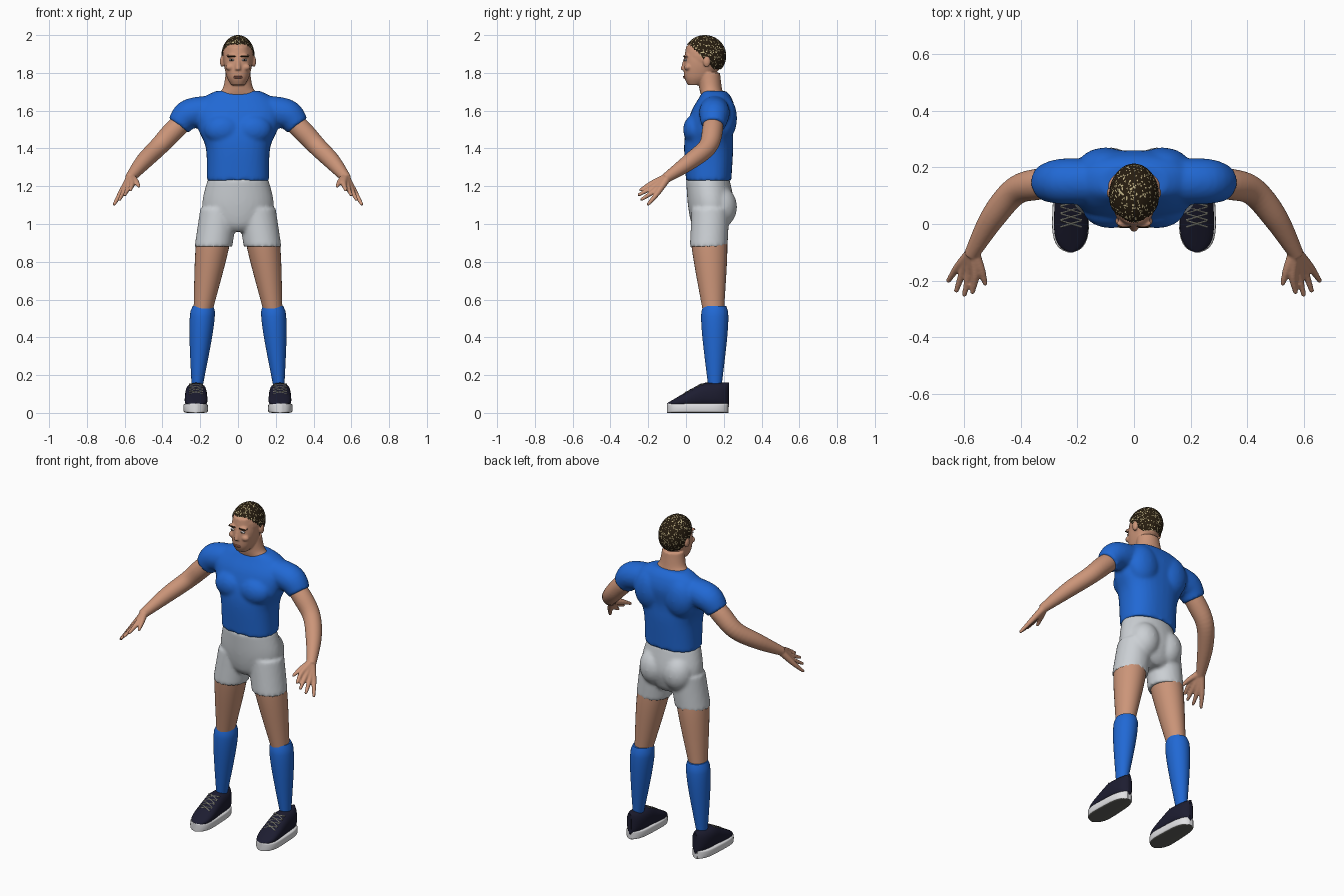
import bpy, bmesh, math, random
from mathutils import Vector, Matrix

cube = bpy.data.objects.get("Cube")
if cube:
    bpy.data.objects.remove(cube)
rng = random.Random(3)


def material(name, *colour):
    mat = bpy.data.materials.new(name)
    mat.use_nodes = True
    mat.diffuse_color = (*colour, 1)
    mat.node_tree.nodes["Principled BSDF"].inputs["Base Color"].default_value = (*colour, 1)
    return mat


BLUE = material("jersey blue", .015, .14, .66)
PALE = material("shorts pale grey", .6, .63, .66)
SKIN = material("skin", .6, .3, .19)
HAIR = material("hair dark brown", .02, .012, .005)
FLECK = material("hair light fleck", .55, .47, .25)
NAVY = material("shoe navy", .012, .012, .03)
WHITE = material("sole white", .75, .75, .77)
LACE = material("lace grey", .16, .16, .13)
RUBBER = material("outsole grey", .12, .12, .11)
LIPS = material("lips", .4, .15, .11)


def spline(rows, steps):
    """Smooth interpolation through rings (x, y, z, radius, optional second radius)."""
    rings = []
    for i in range(len(rows) - 1):
        a, b, c, d = (rows[min(max(k, 0), len(rows) - 1)] for k in range(i - 1, i + 3))
        for k in range(steps):
            t = k / steps
            bend = (a * 2 - b * 5 + c * 4 - d) * t + (b * 3 - a - c * 3 + d) * t * t
            rings.append(b + ((c - a) + bend) * (t / 2))
    return rings + [rows[-1]]


def loft(bm, rows, along=False, power=2, segments=32, steps=6, side=1):
    """Skin superellipse rings, either level or square to their path."""
    rings = spline([Vector((row[0] * side, *row[1:])) for row in rows], steps)
    loops = []
    for i, ring in enumerate(rings):
        centre = Vector(ring[:3])
        u, v = Vector((1, 0, 0)), Vector((0, 1, 0))
        if along:
            before, after = rings[max(i - 1, 0)], rings[min(i + 1, len(rings) - 1)]
            tangent = Vector((after - before)[:3]).normalized()
            u = tangent.cross(Vector((0, 0, 1))).normalized()
            v = u.cross(tangent)
        loop = []
        for k in range(segments):
            angle = math.tau * k / segments
            c, s = (math.copysign(abs(w) ** (2 / power), w)
                    for w in (math.cos(angle), math.sin(angle)))
            loop.append(bm.verts.new(centre + u * ring[3] * c + v * ring[-1] * s))
        loops.append(loop)
    for low, high in zip(loops, loops[1:]):
        for k in range(segments):
            bm.faces.new((low[k - 1], low[k], high[k], high[k - 1]))
    bm.faces.new(loops[0])
    bm.faces.new(loops[-1])


def limb(bm, start, end, thick, thin, bulge=0, deeper=0, side=1):
    """Tapered limb with its muscle swelling near the upper end."""
    rows = []
    for i in range(17):
        t = i / 16
        radius = thick + (thin - thick) * t + bulge * math.sin(math.pi * math.sqrt(t))
        rows.append((*Vector(start).lerp(Vector(end), t), radius, radius + deeper))
    loft(bm, rows, steps=1, side=side)


def ball(bm, centre, size, side=1):
    place = Matrix.Translation((centre[0] * side, *centre[1:]))
    bmesh.ops.create_uvsphere(bm, u_segments=24, v_segments=16, radius=1,
                              matrix=place @ Matrix.Diagonal((*size, 1)))


def body(rows):
    """Turn (height, front, back, half width) into centred rings."""
    return [(0, (front + back) / 2, z, half, (back - front) / 2) for z, front, back, half in rows]


def finish(name, bm, *mats, voxel=0):
    bmesh.ops.recalc_face_normals(bm, faces=bm.faces)
    for face in bm.faces:
        face.smooth = True
    mesh = bpy.data.meshes.new(name)
    bm.to_mesh(mesh)
    bm.free()
    for mat in mats:
        mesh.materials.append(mat)
    mesh.set_sharp_from_angle(angle=math.radians(45))
    ob = bpy.data.objects.new(name, mesh)
    bpy.context.collection.objects.link(ob)
    if voxel:
        blend = ob.modifiers.new("blend", "REMESH")
        blend.mode = "VOXEL"
        blend.voxel_size = voxel
        blend.use_smooth_shade = True
        ob.modifiers.new("soften", "SMOOTH").iterations = 5


# Shirt: torso, chest, shoulder blades and short sleeves
bm = bmesh.new()
loft(bm, body([(1.23, 0, .24, .165), (1.4, -.01, .25, .17), (1.5, 0, .25, .21),
               (1.6, .03, .26, .23), (1.67, .07, .24, .18), (1.705, .09, .21, .115)]), power=2.4)
for side in (1, -1):
    ball(bm, (.08, .05, 1.5), (.1, .065, .08), side)
    ball(bm, (.1, .2, 1.56), (.1, .07, .12), side)
    loft(bm, [(.15, .15, 1.6, .08), (.26, .15, 1.58, .08), (.315, .145, 1.52, .064)],
         along=True, side=side)
finish("shirt", bm, BLUE, voxel=.01)

# Shorts: pelvis, seat and two legs
bm = bmesh.new()
loft(bm, body([(1.24, 0, .23, .16), (1.1, .01, .255, .19), (1, .03, .23, .15), (.96, .06, .2, .08)]))
for side in (1, -1):
    ball(bm, (.08, .18, 1.09), (.09, .09, .11), side)
    limb(bm, (.1, .13, 1.08), (.13, .12, .88), .1, .1, side=side)
finish("shorts", bm, PALE, voxel=.01)

# Head: skull, jaw, neck, nose, brows, cheeks and ears
skull, skull_size = Vector((0, .1, 1.89)), Vector((.082, .107, .104))
bm = bmesh.new()
ball(bm, skull, skull_size)
loft(bm, body([(1.735, .01, .08, .035), (1.78, -.01, .14, .06), (1.86, -.01, .18, .075),
               (1.94, 0, .18, .065)]), power=2.3)
loft(bm, [(0, .14, 1.68, .12, .06), (0, .13, 1.72, .08, .06), (0, .12, 1.8, .065, .06)])
limb(bm, (0, 0, 1.885), (0, -.014, 1.815), .01, .016)
for side in (1, -1):
    ball(bm, (.034, .002, 1.89), (.03, .014, .008), side)
    ball(bm, (.042, .01, 1.83), (.024, .02, .018), side)
    ball(bm, (.084, .11, 1.86), (.012, .02, .03), side)
finish("head", bm, SKIN, voxel=.005)

# Cropped hair, trimmed along the hairline and flecked at random
bm = bmesh.new()
grown = skull_size + Vector((.006, .006, .006))
bmesh.ops.create_icosphere(bm, subdivisions=5, radius=1,
                           matrix=Matrix.Translation(skull) @ Matrix.Diagonal((*grown, 1)))
bare = []
for face in bm.faces:
    centre = face.calc_center_median()
    face.material_index = int(rng.random() < .15)
    if centre.z < max(1.82, 1.95 - max(centre.y - .02, 0)):
        bare.append(face)
bmesh.ops.delete(bm, geom=bare, context="FACES")
finish("hair", bm, HAIR, FLECK)

# Lips
bm = bmesh.new()
for z in (1.774, 1.781):
    ball(bm, (0, -.008, z), (.023, .008, .004))
finish("lips", bm, LIPS)


# Shoe outline, with t running from heel to toe
def shoe_y(t):
    return .225 - .325 * t


def shoe_half_width(t):
    return max(.01, .07 * (.8 + .2 * t) * math.sqrt(1 - abs(2 * t - 1) ** 4))


def shoe_top(t):
    return .16 - .18 * max(0, t - .4)


stations = [(1 - math.cos(math.pi * i / 24)) / 2 for i in range(25)]

for side, tag in ((1, "left"), (-1, "right")):
    # Eye and eyebrow
    for name, mat, centre, size in (
            ("eye", WHITE, (.034, -.003, 1.868), (.014, .008, .006)),
            ("iris", HAIR, (.034, -.009, 1.868), (.005, .004, .005)),
            ("eyebrow", HAIR, (.035, -.009, 1.888), (.024, .006, .004))):
        bm = bmesh.new()
        ball(bm, centre, size, side)
        finish(f"{tag}_{name}", bm, mat)

    # Arm, with fingers fanned from the wrist and a thumb
    bm = bmesh.new()
    loft(bm, [(.26, .145, 1.57, .05), (.34, .14, 1.495, .055), (.42, .115, 1.41, .05),
              (.5, .02, 1.33, .044), (.575, -.11, 1.24, .026)], along=True, side=side)
    digits = [(Vector((.54, -.16, 1.225)), Vector((.525, -.21, 1.2)))]
    for i in range(4):
        knuckle = Vector((.56, -.18, 1.215)).lerp(Vector((.62, -.15, 1.165)), i / 3)
        tip = Vector((.57, -.24, 1.18)).lerp(Vector((.655, -.2, 1.105)), i / 3)
        tip.y -= .025 * math.sin(math.pi * i / 3)
        digits.append((knuckle, tip))
    for knuckle, tip in digits:
        loft(bm, [(.568, -.095, 1.25, .022), (*knuckle, .015), (*tip, .009)],
             along=True, segments=16, side=side)
        ball(bm, tip, (.009, .009, .009), side)
    finish(f"{tag}_arm", bm, SKIN, voxel=.005)

    # Thigh and long sock
    for name, mat, start, end, thick, thin, bulge in (
            ("thigh", SKIN, (.125, .12, .95), (.185, .145, .54), .085, .05, .01),
            ("sock", BLUE, (.185, .152, .565), (.217, .153, .13), .055, .028, .016)):
        bm = bmesh.new()
        limb(bm, start, end, thick, thin, bulge, deeper=.006, side=side)
        finish(f"{tag}_{name}", bm, mat)

    # Sole with a dark underside
    bm = bmesh.new()
    loft(bm, [(.224, shoe_y(t), .025, shoe_half_width(t), .025) for t in stations],
         along=True, power=6, steps=1, side=side)
    bmesh.ops.recalc_face_normals(bm, faces=bm.faces)
    for face in bm.faces:
        face.material_index = int(face.normal.z < -.7)
    finish(f"{tag}_sole", bm, WHITE, RUBBER)

    # Shoe upper
    bm = bmesh.new()
    loft(bm, [(.222, shoe_y(t) + .003, (shoe_top(t) + .03) / 2, shoe_half_width(t) * .93,
               (shoe_top(t) - .03) / 2) for t in stations],
         along=True, power=2.5, steps=1, side=side)
    finish(f"{tag}_shoe", bm, NAVY)

    # Criss-cross laces following the upper
    bm = bmesh.new()
    for i in range(4):
        middle = .46 + .075 * i
        for lean in (1, -1):
            rows = []
            for k in (-1, 0, 1):
                t = middle + .035 * k
                rows.append((.222 + .036 * k * lean, shoe_y(t), shoe_top(t) - .006 * abs(k), .005))
            loft(bm, rows, along=True, segments=8, side=side)
    finish(f"{tag}_laces", bm, LACE)
